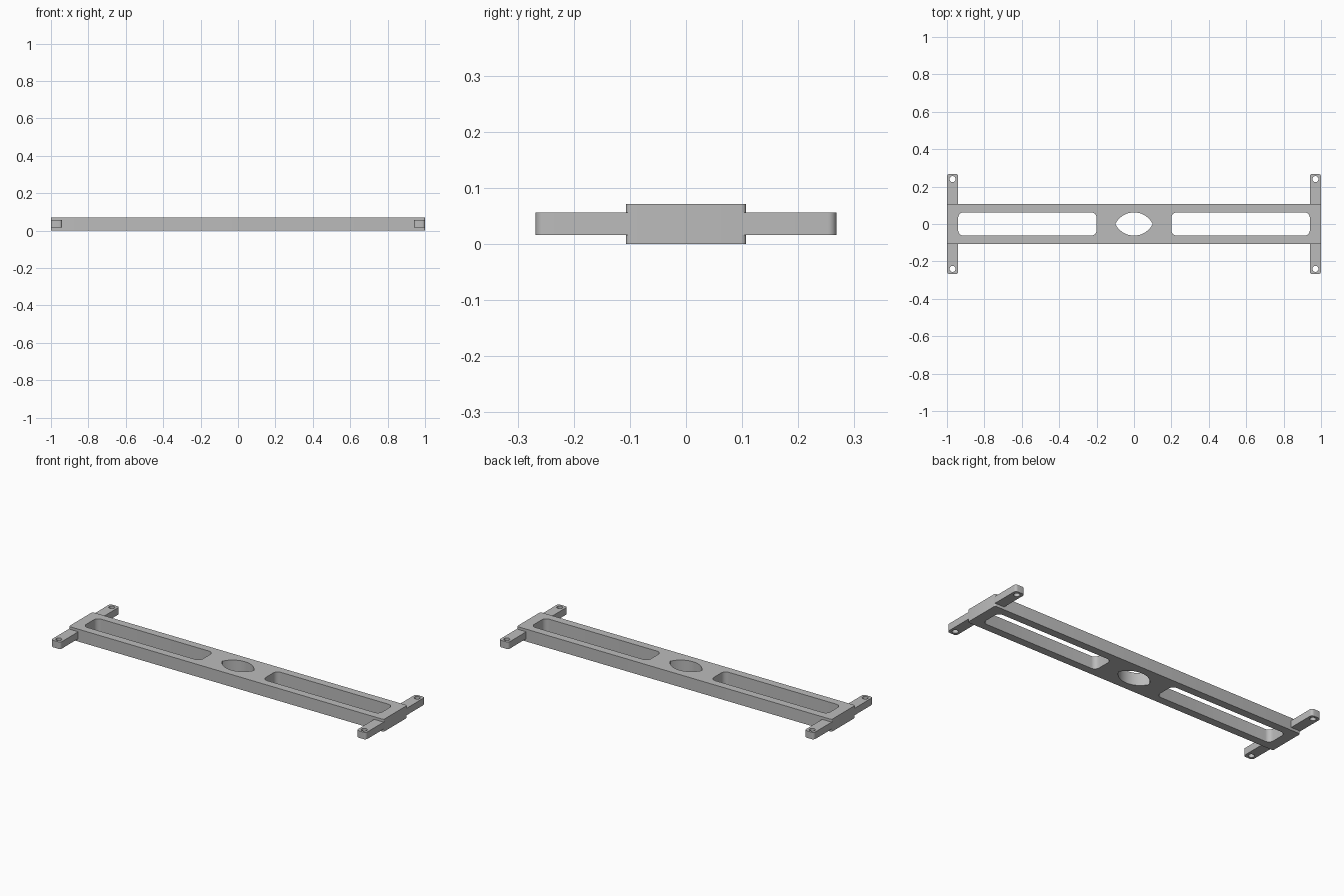
import bpy, bmesh
from math import sin, cos, pi, radians, asin

cube = bpy.data.objects.get("Cube")
if cube:
    bpy.data.objects.remove(cube, do_unlink=True)

grey = bpy.data.materials.new("plain grey")
grey.use_nodes = True
colour = (0.5, 0.5, 0.5, 1)
grey.diffuse_color = colour
grey.node_tree.nodes["Principled BSDF"].inputs["Base Color"].default_value = colour


def arc(cx, cy, r, start, end, steps):
    angles = [start + (end - start) * i / steps for i in range(steps + 1)]
    return [(cx + r * cos(a), cy + r * sin(a)) for a in angles]


def rounded_rect(x0, x1, y0, y1, radii, steps=6):
    """Corner radii run from the upper right corner, counterclockwise."""
    corners = [(x1, y1, -1, -1), (x0, y1, 1, -1), (x0, y0, 1, 1), (x1, y0, -1, 1)]
    points = []
    for i, ((x, y, sx, sy), r) in enumerate(zip(corners, radii)):
        if r:
            points += arc(x + sx * r, y + sy * r, r, i * pi / 2, (i + 1) * pi / 2, steps)
        else:
            points.append((x, y))
    return points


def lens(half_length, half_width, steps=20):
    r = (half_length ** 2 + half_width ** 2) / (2 * half_width)
    a = asin(half_length / r)
    upper = arc(0, half_width - r, r, pi / 2 - a, pi / 2 + a, steps)
    lower = [(-x, -y) for x, y in upper]
    return upper[:-1] + lower[:-1]


def plate(name, outlines, z0, z1):
    """Extrude a filled outline; further outlines are through holes."""
    curve = bpy.data.curves.new(name, "CURVE")
    curve.dimensions = "2D"
    curve.fill_mode = "BOTH"
    curve.extrude = (z1 - z0) / 2
    for points in outlines:
        spline = curve.splines.new("POLY")
        spline.points.add(len(points) - 1)
        for p, (x, y) in zip(spline.points, points):
            p.co = (x, y, 0, 1)
        spline.use_cyclic_u = True
    temp = bpy.data.objects.new(name + " outline", curve)
    bpy.context.collection.objects.link(temp)
    graph = bpy.context.evaluated_depsgraph_get()
    mesh = bpy.data.meshes.new_from_object(temp.evaluated_get(graph))
    bpy.data.objects.remove(temp, do_unlink=True)
    bpy.data.curves.remove(curve)

    # Weld caps to walls and stand the plate at its height
    bm = bmesh.new()
    bm.from_mesh(mesh)
    bmesh.ops.remove_doubles(bm, verts=bm.verts, dist=0.0001)
    bmesh.ops.translate(bm, verts=bm.verts, vec=(0, 0, (z0 + z1) / 2))
    bmesh.ops.recalc_face_normals(bm, faces=bm.faces)
    bm.to_mesh(mesh)
    bm.free()
    mesh.materials.clear()
    mesh.materials.append(grey)

    obj = bpy.data.objects.new(name, mesh)
    bpy.context.collection.objects.link(obj)
    bpy.ops.object.select_all(action="DESELECT")
    obj.select_set(True)
    bpy.context.view_layer.objects.active = obj
    bpy.ops.object.shade_smooth_by_angle(angle=radians(30))
    return obj


# Main bar with two long slots and a lens-shaped opening
bar = rounded_rect(-1, 1, -0.107, 0.107, [0.008] * 4)
slots = [rounded_rect(*sorted((s * 0.2, s * 0.94)), -0.062, 0.062, [0.028] * 4)
         for s in (-1, 1)]
plate("bar", [bar, *slots, lens(0.1, 0.062)], 0, 0.071)

# Four thinner mounting arms, each with a screw hole near its tip
for side, sx in (("left", 1), ("right", -1)):
    for end, sy in (("front", -1), ("back", 1)):
        xs = sorted((sx * 0.94, sx))
        ys = sorted((sy * 0.095, sy * 0.268))
        radii = [0.015, 0.015, 0, 0] if sy > 0 else [0, 0, 0.015, 0.015]
        hole = arc(sx * 0.97, sy * 0.24, 0.016, 0, 2 * pi, 24)[:-1]
        plate(f"{end}_{side}_arm", [rounded_rect(*xs, *ys, radii), hole], 0.016, 0.056)
